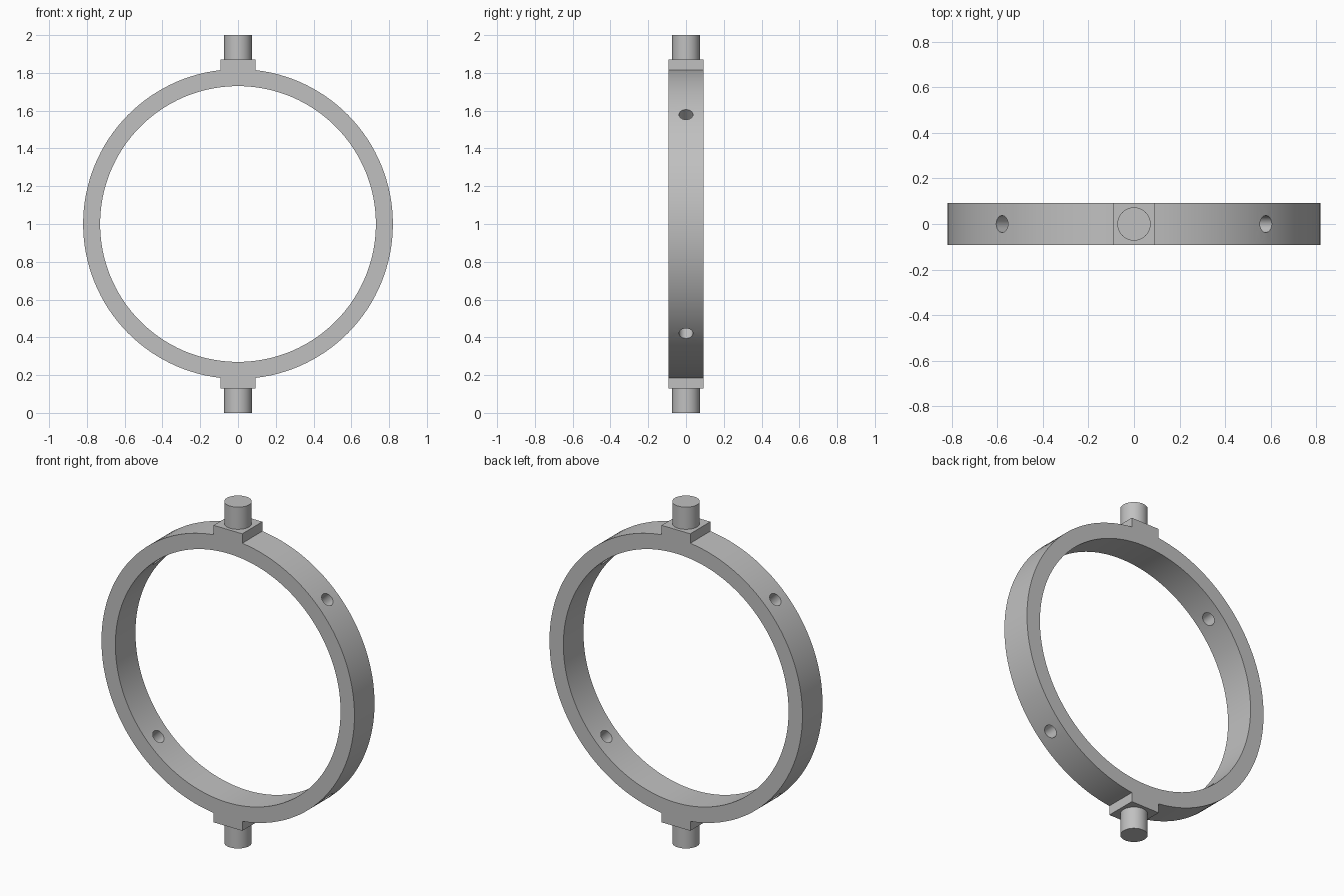
import bpy, bmesh, math
from mathutils import Vector

if "Cube" in bpy.data.objects:
    bpy.data.objects.remove(bpy.data.objects["Cube"], do_unlink=True)

OUTER, INNER, HALF = 0.82, 0.73, 0.093      # ring radii, half width
PAD_TOP, PIN_R, HOLE_R = 0.87, 0.073, 0.037
CENTRE = Vector((0, 0, 1))

grey = bpy.data.materials.new("plain_grey")
grey.use_nodes = True
grey.diffuse_color = (0.53, 0.53, 0.53, 1)
grey.node_tree.nodes["Principled BSDF"].inputs["Base Color"].default_value = grey.diffuse_color


def finish(obj):
    bpy.ops.object.select_all(action="DESELECT")
    obj.select_set(True)
    bpy.context.view_layer.objects.active = obj
    bpy.ops.object.shade_smooth_by_angle(angle=math.radians(30))


def cylinder(name, radius, depth, location, rotation=(0, 0, 0)):
    bpy.ops.mesh.primitive_cylinder_add(vertices=64, radius=radius, depth=depth,
                                        location=location, rotation=rotation)
    obj = bpy.context.object
    obj.name = name
    obj.data.materials.append(grey)
    return obj


# Outline of half the ring: flat pad on top, then the arc down the left side
edge = math.asin(HALF / OUTER)
pad = [(HALF - 2 * HALF * i / 6, PAD_TOP) for i in range(7)]
arc = [(-OUTER * math.sin(a), OUTER * math.cos(a))
       for a in (edge + (math.pi - 2 * edge) * i / 60 for i in range(61))]
half = pad + arc
outline = half + [(-x, -z) for x, z in half]

# Ring with square pads: bridge the outline to the bore
bm = bmesh.new()
loops = []
for y in (-HALF, HALF):
    outer = [bm.verts.new((x, y, z)) for x, z in outline]
    bore = []
    for x, z in outline:
        d = Vector((x, z)).normalized() * INNER
        bore.append(bm.verts.new((d.x, y, d.y)))
    loops.append((outer, bore))
(fo, fi), (bo, bi) = loops
count = len(outline)
for i in range(count):
    j = (i + 1) % count
    for a, b in ((fo, fi), (fi, bi), (bi, bo), (bo, fo)):
        bm.faces.new((a[i], a[j], b[j], b[i]))
bmesh.ops.recalc_face_normals(bm, faces=bm.faces)
mesh = bpy.data.meshes.new("ring")
bm.to_mesh(mesh)
bm.free()
ring = bpy.data.objects.new("ring", mesh)
ring.location = CENTRE
bpy.context.collection.objects.link(ring)
mesh.materials.append(grey)

# Four radial holes on the diagonals
for k in range(4):
    a = math.radians(45 + 90 * k)
    mid = (OUTER + INNER) / 2
    cutter = cylinder("hole_cutter", HOLE_R, 0.3,
                      CENTRE + Vector((math.sin(a), 0, math.cos(a))) * mid, (0, a, 0))
    cutter.hide_render = True
    bpy.context.view_layer.objects.active = ring
    cut = ring.modifiers.new("hole", "BOOLEAN")
    cut.operation, cut.solver, cut.object = "DIFFERENCE", "EXACT", cutter
    bpy.ops.object.modifier_apply(modifier=cut.name)
    bpy.data.objects.remove(cutter, do_unlink=True)
finish(ring)

# Pivot pins above and below
length = 1 - PAD_TOP
for name, side in (("top_pin", 1), ("bottom_pin", -1)):
    finish(cylinder(name, PIN_R, length, CENTRE + Vector((0, 0, side * (1 - length / 2)))))
